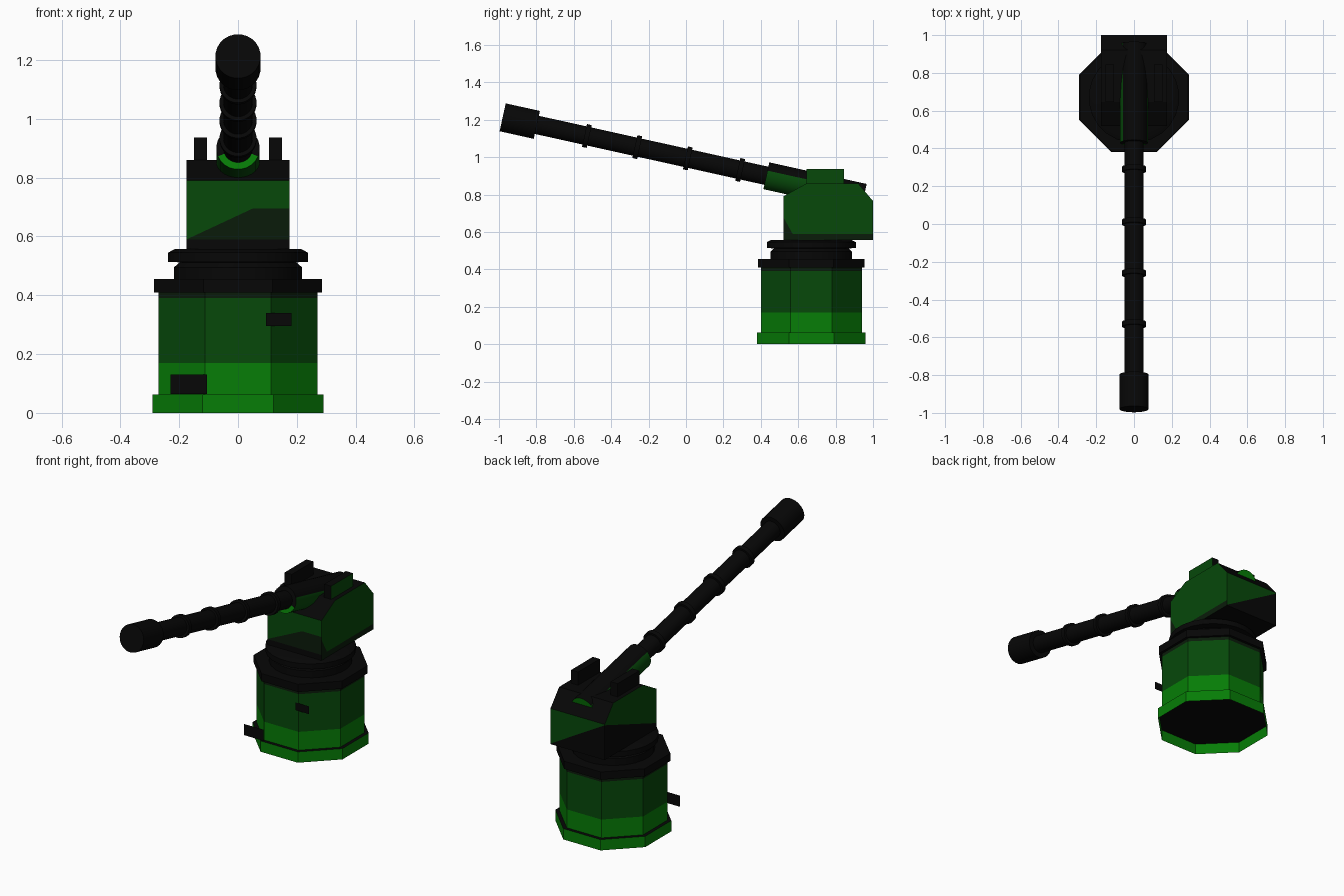
import bpy, bmesh, math
from mathutils import Matrix, Vector

if "Cube" in bpy.data.objects:
    bpy.data.objects.remove(bpy.data.objects["Cube"])


def material(name, rgb):
    m = bpy.data.materials.new(name)
    m.diffuse_color = (*rgb, 1)
    m.use_nodes = True
    m.node_tree.nodes["Principled BSDF"].inputs["Base Color"].default_value = m.diffuse_color
    return m


BLACK, DARK, BRIGHT, SHADE = range(4)
MATS = [material("black metal", (0.002, 0.002, 0.002)),
        material("dark green", (0.002, 0.065, 0.003)),
        material("bright green", (0.002, 0.205, 0.002)),
        material("blackish green", (0.003, 0.011, 0.003))]


def finish(name, bm, rule, matrix=Matrix(), smooth=False, recalc=True):
    if recalc:
        bmesh.ops.recalc_face_normals(bm, faces=bm.faces)
    bm.normal_update()
    for f in bm.faces:
        f.material_index = rule(f.calc_center_median(), f.normal)
    me = bpy.data.meshes.new(name)
    bm.to_mesh(me)
    bm.free()
    for m in MATS:
        me.materials.append(m)
    ob = bpy.data.objects.new(name, me)
    bpy.context.collection.objects.link(ob)
    ob.matrix_world = matrix
    if smooth:
        bpy.ops.object.select_all(action='DESELECT')
        ob.select_set(True)
        bpy.context.view_layer.objects.active = ob
        bpy.ops.object.shade_smooth_by_angle(angle=math.radians(35))
    return ob


def black(c, n):
    return BLACK


def turned(name, profile, sides, rule=black, matrix=Matrix(), smooth=False, caps=(True, True)):
    """Solid of rings (radius, height) around local z, with fan caps."""
    bm = bmesh.new()
    rings = []
    for r, z in profile:
        rings.append([bm.verts.new((r * math.cos((i + .5) * math.tau / sides),
                                    r * math.sin((i + .5) * math.tau / sides), z))
                      for i in range(sides)])
    for a, b in zip(rings, rings[1:]):
        for i in range(sides):
            j = (i + 1) % sides
            bm.faces.new((a[i], a[j], b[j], b[i]))
    for ring, z, cap, flip in ((rings[0], profile[0][1], caps[0], True),
                               (rings[-1], profile[-1][1], caps[1], False)):
        if not cap:
            continue
        mid = bm.verts.new((0, 0, z))
        for i in range(sides):
            a, b = ring[i], ring[(i + 1) % sides]
            bm.faces.new((b, a, mid) if flip else (a, b, mid))
    return finish(name, bm, rule, matrix, smooth, recalc=False)


def box(name, lo, hi, rule=black):
    bm = bmesh.new()
    bmesh.ops.create_cube(bm, size=1)
    for v in bm.verts:
        v.co = [l if c < 0 else h for c, l, h in zip(v.co, lo, hi)]
    return finish(name, bm, rule)


# Octagonal pedestal, open underneath
CENTRE = Matrix.Translation((0, 0.67, 0))
K = 1 / math.cos(math.pi / 8)


def pedestal_rule(c, n):
    if abs(n.z) > 0.5:
        return BLACK
    return BRIGHT if c.z < 0.17 else DARK if c.z < 0.39 else SHADE


turned("foot_flange", [(.29 * K, 0), (.29 * K, .063)], 8, pedestal_rule, CENTRE, caps=(False, True))
turned("pedestal_body", [(.27 * K, z) for z in (.063, .17, .39, .41)], 8, pedestal_rule, CENTRE,
       caps=(False, False))
turned("top_flange", [(.285 * K, .41), (.285 * K, .455)], 8, black, CENTRE)

# Turning ring under the turret
turned("turning_ring", [(.22, .455), (.22, .495), (.2, .512), (.24, .514), (.24, .545), (.215, .558)],
       24, black, CENTRE, True, (False, True))

# Small flat plates in front of the pedestal
for name, x0, x1, y, z0, z1 in (("lower_front_plate", -.23, -.105, .386, .065, .13),
                                ("upper_front_plate", .095, .182, .394, .295, .34)):
    bm = bmesh.new()
    bm.faces.new([bm.verts.new(p) for p in ((x0, y, z0), (x1, y, z0), (x1, y, z1), (x0, y, z1))])
    finish(name, bm, black, recalc=False)

# Turret: side profile extruded across x, paint edges cut into its faces
W = 0.175
profile = [(.52, .557), (.52, .79), (.645, .86), (.92, .86), (1.0, .765), (1.0, .557)]
bm = bmesh.new()
left, right = [[bm.verts.new((x, y, z)) for y, z in profile] for x in (-W, W)]
bm.faces.new(left)
bm.faces.new(right)
for i in range(len(profile)):
    j = (i + 1) % len(profile)
    bm.faces.new((left[i], left[j], right[j], right[i]))
bmesh.ops.recalc_face_normals(bm, faces=bm.faces)


def cut(facing, a, b):
    """Cut the faces pointing one way along the line a-b."""
    facing, a, b = Vector(facing), Vector(a), Vector(b)
    bm.normal_update()
    faces = [f for f in bm.faces if f.normal.dot(facing) > .95]
    geom = set(faces)
    for f in faces:
        geom.update(f.edges)
        geom.update(f.verts)
    bmesh.ops.bisect_plane(bm, geom=list(geom), dist=1e-5, plane_co=a,
                           plane_no=(b - a).cross(facing).normalized())


cut((0, -1, 0), (-W, .52, .59), (.05, .52, .695))
cut((0, -1, 0), (-W, .52, .695), (W, .52, .695))
cut((0, -1, 0), (-W, .52, .59), (W, .52, .59))
cut((1, 0, 0), (W, .52, .59), (W, 1, .59))
cut((1, 0, 0), (W, .52, .68), (W, .57, .59))
cut((0, 1, 0), (W, 1, .56), (-W, 1, .76))
cut((-1, 0, 0), (-W, 1, .76), (-W, .52, .59))


def turret_rule(c, n):
    if abs(n.z) > .3:
        return BLACK
    if n.y < -.5:
        if c.z < .59:
            return BLACK
        return SHADE if c.z < min(.695, .59 + (c.x + W) * .467) else DARK
    if n.x > .5:
        return SHADE if c.z < max(.59, .68 - (c.y - .52) * 1.8) else DARK
    if n.y > .5:
        return BLACK if c.z < .56 + (W - c.x) * .571 else DARK
    return BLACK if c.z < .59 + (c.y - .52) * .354 else DARK


finish("turret", bm, turret_rule)

# Blocks on either side of the gun
box("left_block", (-.15, .645, .85), (-.105, .845, .937))
box("right_block", (.105, .645, .85), (.15, .845, .937),
    lambda c, n: DARK if n.x > .5 else BLACK)

# Gun, built along local z from its rear end; local +y is its upper side
GUN = Matrix.Translation((0, .95, .785)) @ Matrix.Rotation(math.radians(77.5), 4, 'X')


def sleeve_rule(c, n):
    if n.z > .5:
        return BRIGHT if c.y < -.02 else BLACK
    if n.z < -.5:
        return BRIGHT
    return DARK if n.y < (.3 if n.x > 0 else .55) else BLACK


turned("gun_sleeve", [(.074, 0), (.074, .533)], 24, sleeve_rule, GUN, True)
turned("barrel", [(.05, .5), (.05, 1.8)], 24, black, GUN, True, (False, False))
for i, s in enumerate((.676, .963, 1.24, 1.516)):
    turned(f"barrel_ring_{i + 1}", [(.063, s - .013), (.063, s + .013)], 24, black, GUN, True)
turned("muzzle", [(.077, 1.79), (.077, 1.977)], 24, black, GUN, True)
